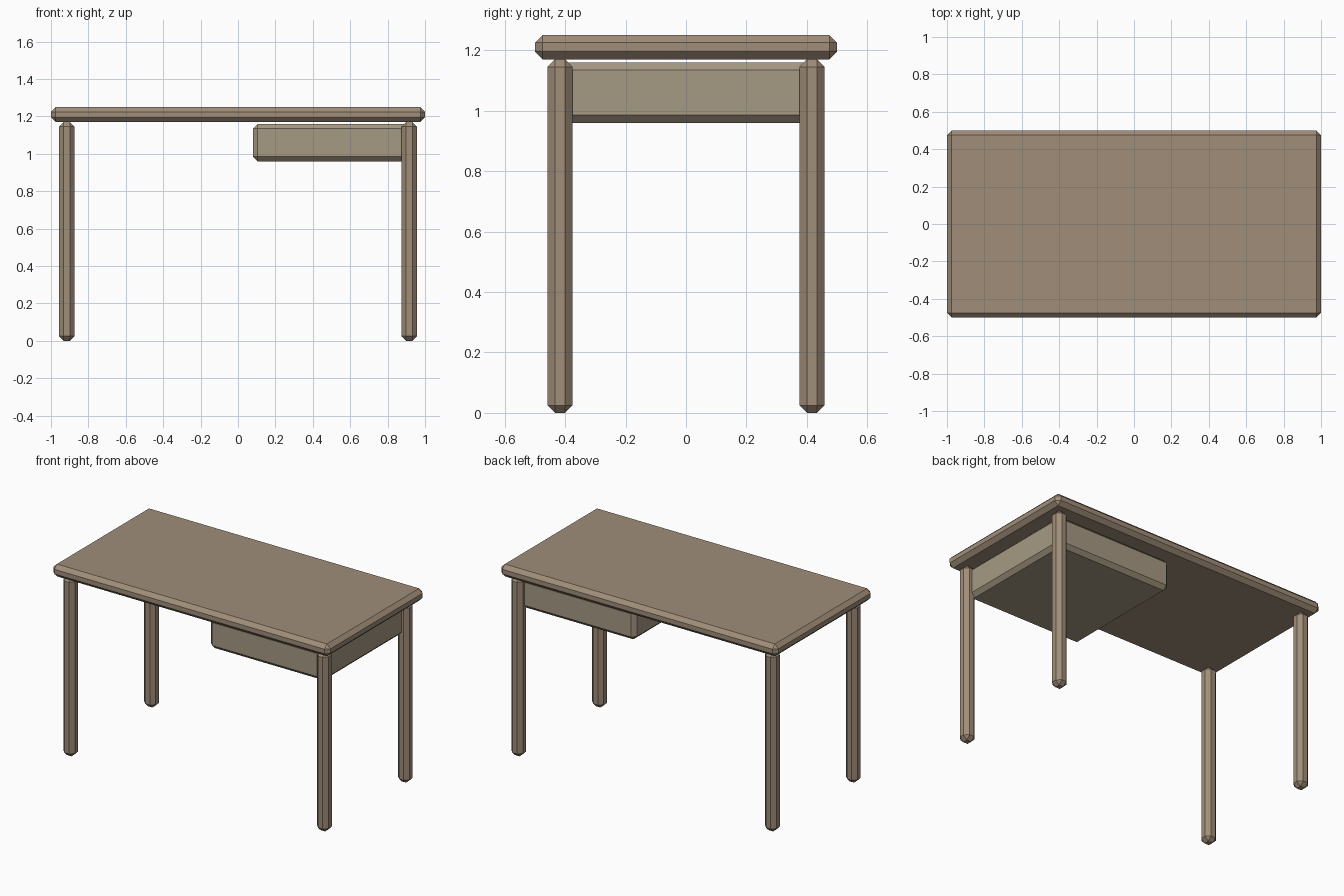
import bpy

if "Cube" in bpy.data.objects:
    bpy.data.objects.remove(bpy.data.objects["Cube"])


def chamfered_box(name, lo, hi, width=0.025):
    """Box between two corners with a single flat chamfer on every edge."""
    centre = [(a + b) / 2 for a, b in zip(lo, hi)]
    size = [b - a for a, b in zip(lo, hi)]
    bpy.ops.mesh.primitive_cube_add(size=1, location=centre)
    ob = bpy.context.object
    ob.name = name
    ob.scale = size
    bpy.ops.object.transform_apply(location=False, rotation=False, scale=True)
    bevel = ob.modifiers.new("chamfer", "BEVEL")
    bevel.width = width
    bevel.segments = 1
    ob.data.materials.append(wood)
    return ob


wood = bpy.data.materials.new("wood")
wood.diffuse_color = (0.35, 0.27, 0.19, 1)
wood.use_nodes = True
wood.node_tree.nodes["Principled BSDF"].inputs["Base Color"].default_value = wood.diffuse_color
pale_wood = bpy.data.materials.new("pale_wood")
pale_wood.diffuse_color = (0.38, 0.32, 0.23, 1)
pale_wood.use_nodes = True
pale_wood.node_tree.nodes["Principled BSDF"].inputs["Base Color"].default_value = pale_wood.diffuse_color

# Table top
chamfered_box("table_top", (-1, -0.5, 1.17), (1, 0.5, 1.25))

# Four legs
for sx, side in ((-1, "left"), (1, "right")):
    for sy, end in ((-1, "front"), (1, "back")):
        x, y, r = sx * 0.916, sy * 0.417, 0.0415
        chamfered_box(f"{end}_{side}_leg", (x - r, y - r, 0), (x + r, y + r, 1.17))

# Drawer box hung between the right-hand legs
drawer = chamfered_box("drawer", (0.08, -0.417, 0.96), (0.916, 0.417, 1.16))
drawer.data.materials[0] = pale_wood
